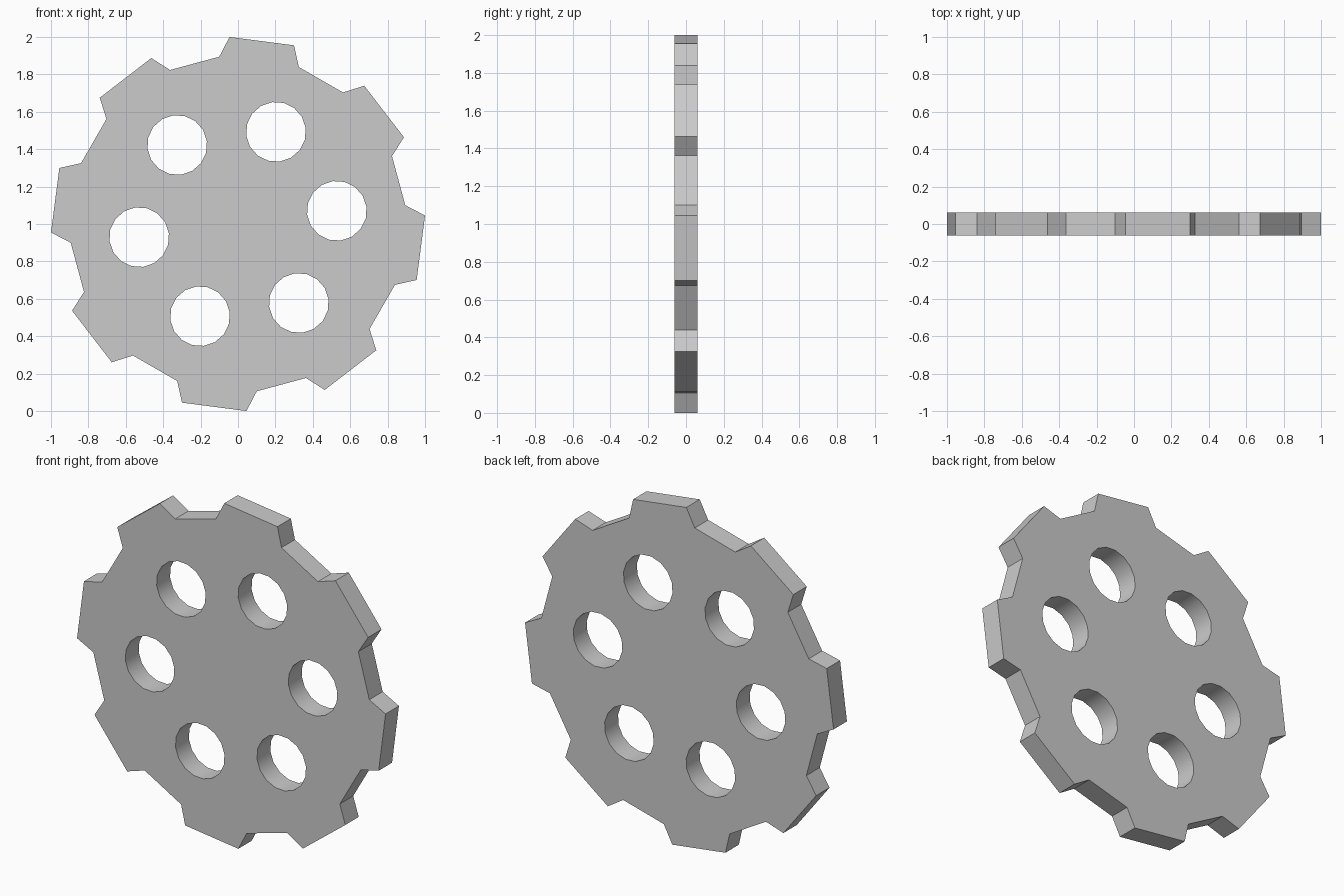
import bpy, bmesh
from math import radians, sin, cos, pi
from mathutils import Matrix

if "Cube" in bpy.data.objects:
    bpy.data.objects.remove(bpy.data.objects["Cube"])

TEETH, HOLES, HALF_THICK = 8, 6, 0.062


def polar(r, deg, cx=0.0, cy=0.0):
    return (cx + r * cos(radians(deg)), cy + r * sin(radians(deg)))


def add_loop(curve, pts):
    s = curve.splines.new('POLY')
    s.points.add(len(pts) - 1)
    for p, (x, y) in zip(s.points, pts):
        p.co = (x, y, 0, 1)
    s.use_cyclic_u = True


curve = bpy.data.curves.new("gear_wheel", 'CURVE')
curve.dimensions = '2D'
curve.fill_mode = 'BOTH'
curve.extrude = HALF_THICK

# toothed rim
rim = []
for i in range(TEETH):
    mid = 82.6 + i * 360 / TEETH
    for r, off in ((0.9, -13.8), (1.001, -10), (1.001, 10), (0.9, 13.8)):
        rim.append(polar(r, mid + off))
add_loop(curve, rim)

# ring of round holes
for i in range(HOLES):
    cx, cy = polar(0.533, 7.6 + i * 360 / HOLES)
    add_loop(curve, [polar(0.16, 7.6 + k * 22.5, cx, cy) for k in range(16)])

gear = bpy.data.objects.new("gear_wheel", curve)
bpy.context.collection.objects.link(gear)
bpy.context.view_layer.objects.active = gear
gear.select_set(True)
bpy.ops.object.convert(target='MESH')
gear = bpy.context.object

# weld the faces to the rim, stand the wheel upright on the ground
bm = bmesh.new()
bm.from_mesh(gear.data)
bmesh.ops.remove_doubles(bm, verts=bm.verts, dist=0.0005)
bmesh.ops.recalc_face_normals(bm, faces=bm.faces)
bm.transform(Matrix.Translation((0, 0, 1)) @ Matrix.Rotation(pi / 2, 4, 'X'))
bm.to_mesh(gear.data)
bm.free()

bpy.ops.object.shade_smooth_by_angle(angle=radians(30))
